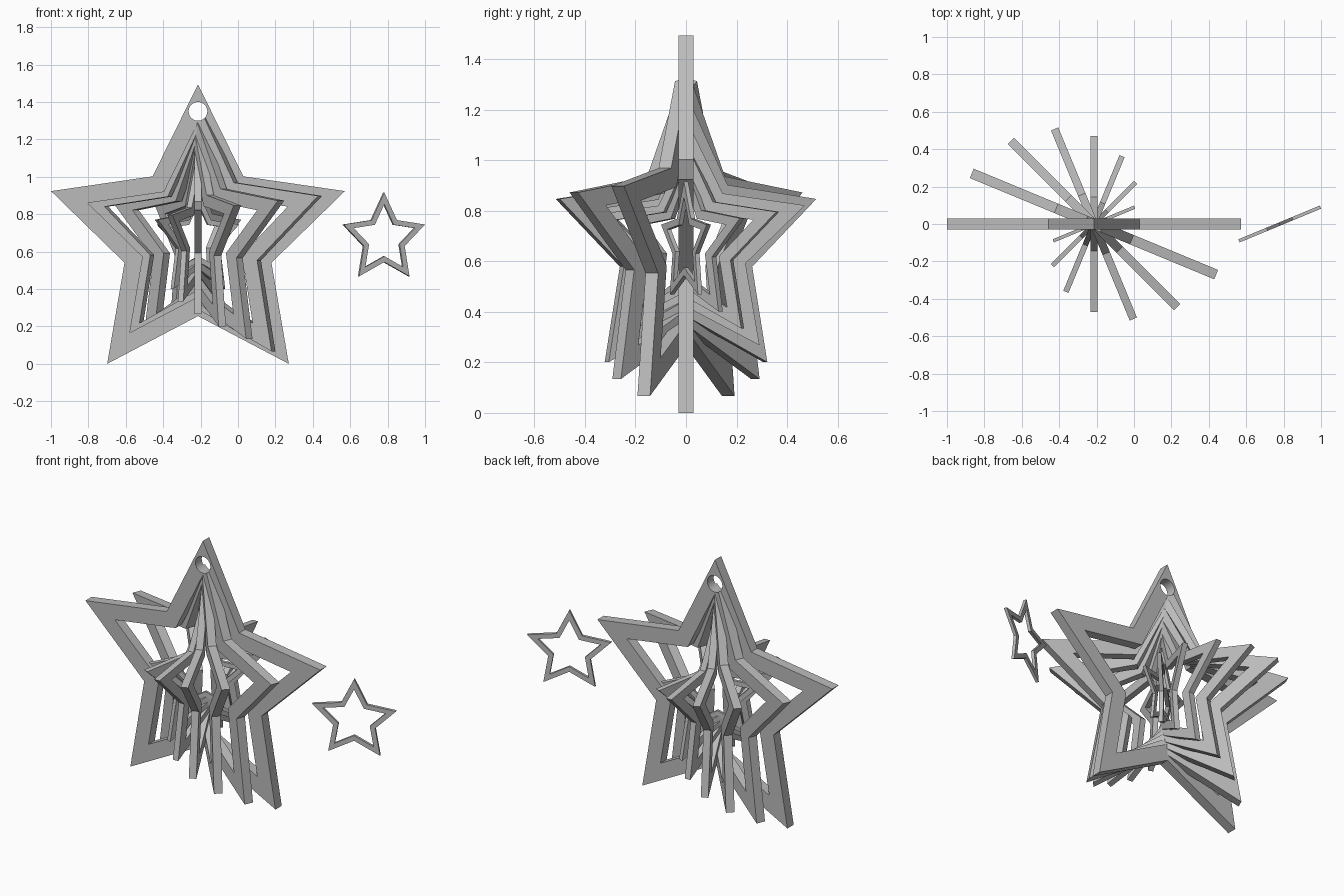
import bpy, bmesh
from math import sin, cos, pi, radians
from mathutils import Matrix

cube = bpy.data.objects.get("Cube")
if cube:
    bpy.data.objects.remove(cube, do_unlink=True)

RADIUS, THICK, HOLE = 0.826, 0.06, 0.75
CENTRE_X, CENTRE_Z = -0.214, 0.6686

grey = bpy.data.materials.new("plain grey")
grey.use_nodes = True
grey.diffuse_color = (0.5, 0.5, 0.5, 1)
grey.node_tree.nodes["Principled BSDF"].inputs["Base Color"].default_value = (0.5, 0.5, 0.5, 1)


def star_loop(bm, radius, y):
    """Ten corners of a five-pointed star, first point up."""
    loop = []
    for k in range(10):
        r = radius if k % 2 == 0 else radius / 2
        a = k * pi / 5
        loop.append(bm.verts.new((r * sin(a), y, r * cos(a))))
    return loop


def star_frame(name, scale, turn, x):
    """Flat open star, scaled about its middle and turned about the upright axis."""
    bm = bmesh.new()
    loops = [star_loop(bm, RADIUS * s, y * THICK / 2)
             for s, y in ((1, -1), (1, 1), (HOLE, 1), (HOLE, -1))]
    for a, b in zip(loops, loops[1:] + loops[:1]):
        for k in range(10):
            n = (k + 1) % 10
            bm.faces.new((a[k], a[n], b[n], b[k]))
    bmesh.ops.recalc_face_normals(bm, faces=bm.faces)
    bm.transform(Matrix.Translation((x, 0, CENTRE_Z))
                 @ Matrix.Rotation(turn, 4, 'Z') @ Matrix.Scale(scale, 4))
    mesh = bpy.data.meshes.new(name)
    bm.to_mesh(mesh)
    bm.free()
    mesh.materials.append(grey)
    obj = bpy.data.objects.new(name, mesh)
    bpy.context.collection.objects.link(obj)
    return obj


# Nested stars, each smaller and turned further
stars = [star_frame(f"star_{i + 1}", 1 - i / 10, radians(-22.5 * i), CENTRE_X)
         for i in range(8)]

# Separate small star beside the ornament
star_frame("loose_star", 0.3, radians(22.5), 0.779)

# Hanging hole, drilled through the tips of the largest stars
bpy.ops.mesh.primitive_cylinder_add(vertices=32, radius=0.05, depth=1,
                                    location=(CENTRE_X, 0, 1.35), rotation=(pi / 2, 0, 0))
drill = bpy.context.object
drill.name = "hole_cutter"
drill.hide_render = True
drill.data.materials.append(grey)
for star in stars[:3]:
    mod = star.modifiers.new("hanging_hole", 'BOOLEAN')
    mod.operation = 'DIFFERENCE'
    mod.solver = 'EXACT'
    mod.object = drill
    bpy.context.view_layer.objects.active = star
    bpy.ops.object.modifier_apply(modifier=mod.name)
bpy.data.objects.remove(drill, do_unlink=True)
